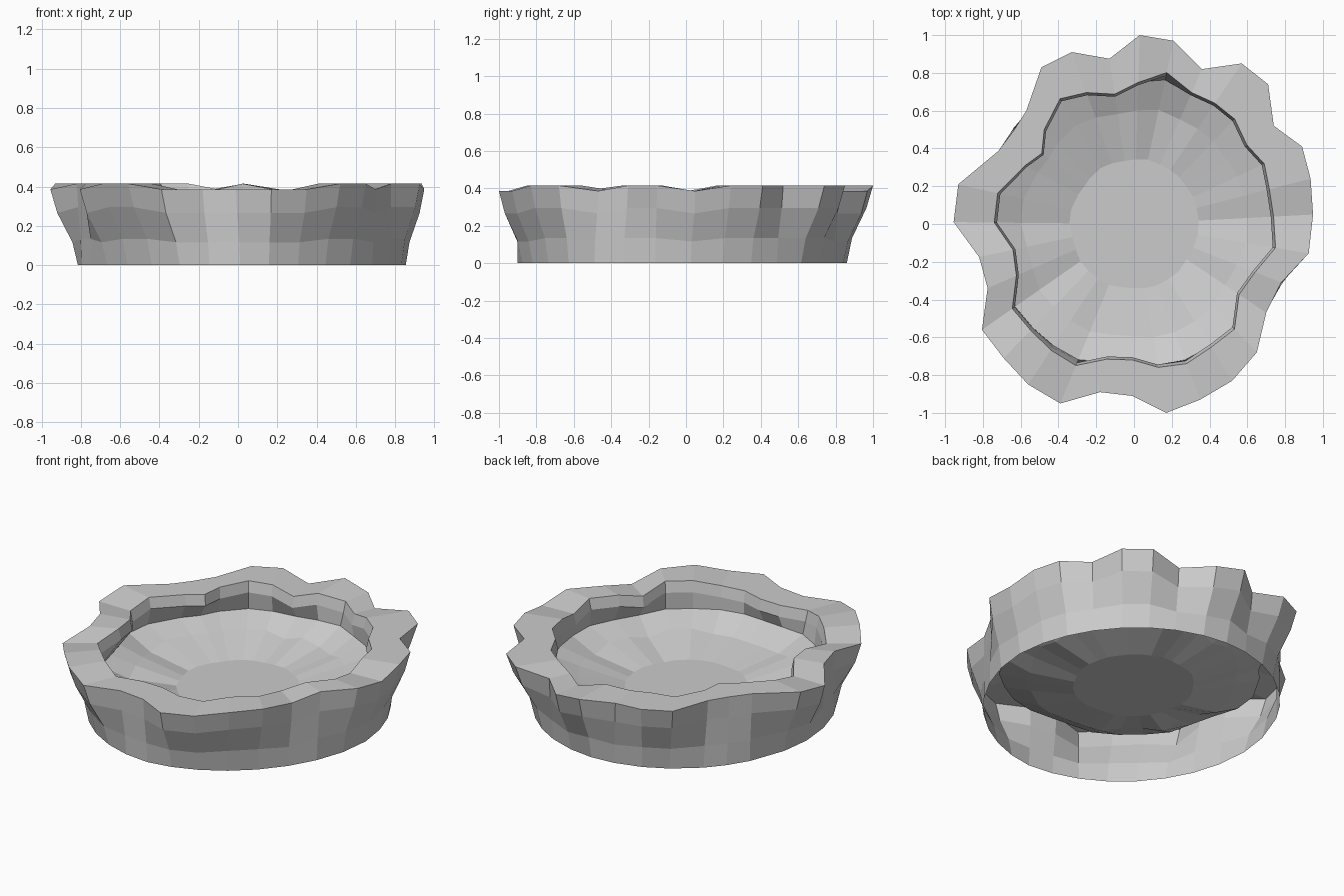
import bpy, bmesh, math

if "Cube" in bpy.data.objects:
    bpy.data.objects.remove(bpy.data.objects["Cube"])

# Outer rim outline seen from above (clockwise from the back)
OUTER = [(.03, 1), (.21, .97), (.36, .82), (.57, .85), (.71, .74), (.74, .52),
         (.89, .41), (.935, .24), (.948, .05), (.925, -.155), (.78, -.31),
         (.70, -.47), (.65, -.68), (.52, -.83), (.35, -.93), (.17, -1),
         (-.01, -.91), (-.18, -.89), (-.39, -.95), (-.56, -.85), (-.69, -.71),
         (-.805, -.56), (-.775, -.34), (-.82, -.175), (-.955, .01), (-.93, .21),
         (-.72, .385), (-.64, .49), (-.57, .60), (-.49, .83), (-.33, .91),
         (-.13, .875)]
# Inner lip radius at the same angles
INNER = [.75, .82, .76, .77, .77, .73, .76, .74, .74, .76, .69, .67, .77, .77,
         .79, .77, .72, .73, .81, .80, .785, .785, .68, .655, .74, .74, .655,
         .615, .69, .77, .74, .695]
N = len(OUTER)
ANG = [math.atan2(y, x) for x, y in OUTER]

# Rim height: dips at these spokes, higher elsewhere
LOW = {1, 2, 8, 11, 14, 15, 16, 17, 18, 21, 24, 31}
RIM_Z = [.386 if i in LOW else .415 for i in range(N)]


def mix(a, b, t):
    return a + (b - a) * t


def wall_ring(t, zs):
    # blend between the oval base and the wavy rim
    ring = []
    for (x, y), a, z in zip(OUTER, ANG, zs):
        squash = .045 if x > 0 else .01      # base is tighter at front right
        k = 1 - squash * max(0, -math.sin(2 * a))
        if x < 0 and y < 0:
            k = 1
        bx, by = .02 + .835 * k * math.cos(a), -.02 + .88 * k * math.sin(a)
        ring.append((mix(bx, x, t), mix(by, y, t), z))
    return ring


def bowl_ring(scale, smooth, r, zs):
    # blend between the wavy lip and a round bowl
    return [(mix(q * scale, r, smooth) * math.cos(a),
             mix(q * scale, r, smooth) * math.sin(a), z)
            for q, a, z in zip(INNER, ANG, zs)]


def flat(z):
    return [z] * N


def follow_rim(z, k):
    # height z plus a share k of the rim's waviness
    return [z + (h - .40) * k for h in RIM_Z]


rings = [
    wall_ring(0, flat(0)),                   # open base
    wall_ring(.2, follow_rim(.125, .6)),
    wall_ring(.75, follow_rim(.28, 1)),
    wall_ring(1, RIM_Z),                     # outer rim
    bowl_ring(1, 0, 0, RIM_Z),               # inner lip
    bowl_ring(.98, 0, 0, follow_rim(.335, 1)),
    bowl_ring(.97, .6, .77, flat(.247)),     # floor edge
    bowl_ring(.97, .75, .56, follow_rim(.182, 1)),
    bowl_ring(.97, .9, .30, flat(.125)),     # flat floor centre
]

# Loft the rings into one shell
bm = bmesh.new()
loops = [[bm.verts.new(p) for p in ring] for ring in rings]
for lo, hi in zip(loops, loops[1:]):
    for i in range(N):
        j = (i + 1) % N
        bm.faces.new((lo[j], lo[i], hi[i], hi[j]))
bm.faces.new(loops[-1][::-1])
mesh = bpy.data.meshes.new("basin")
bm.to_mesh(mesh)
bm.free()
basin = bpy.data.objects.new("rocky_basin", mesh)
bpy.context.collection.objects.link(basin)
